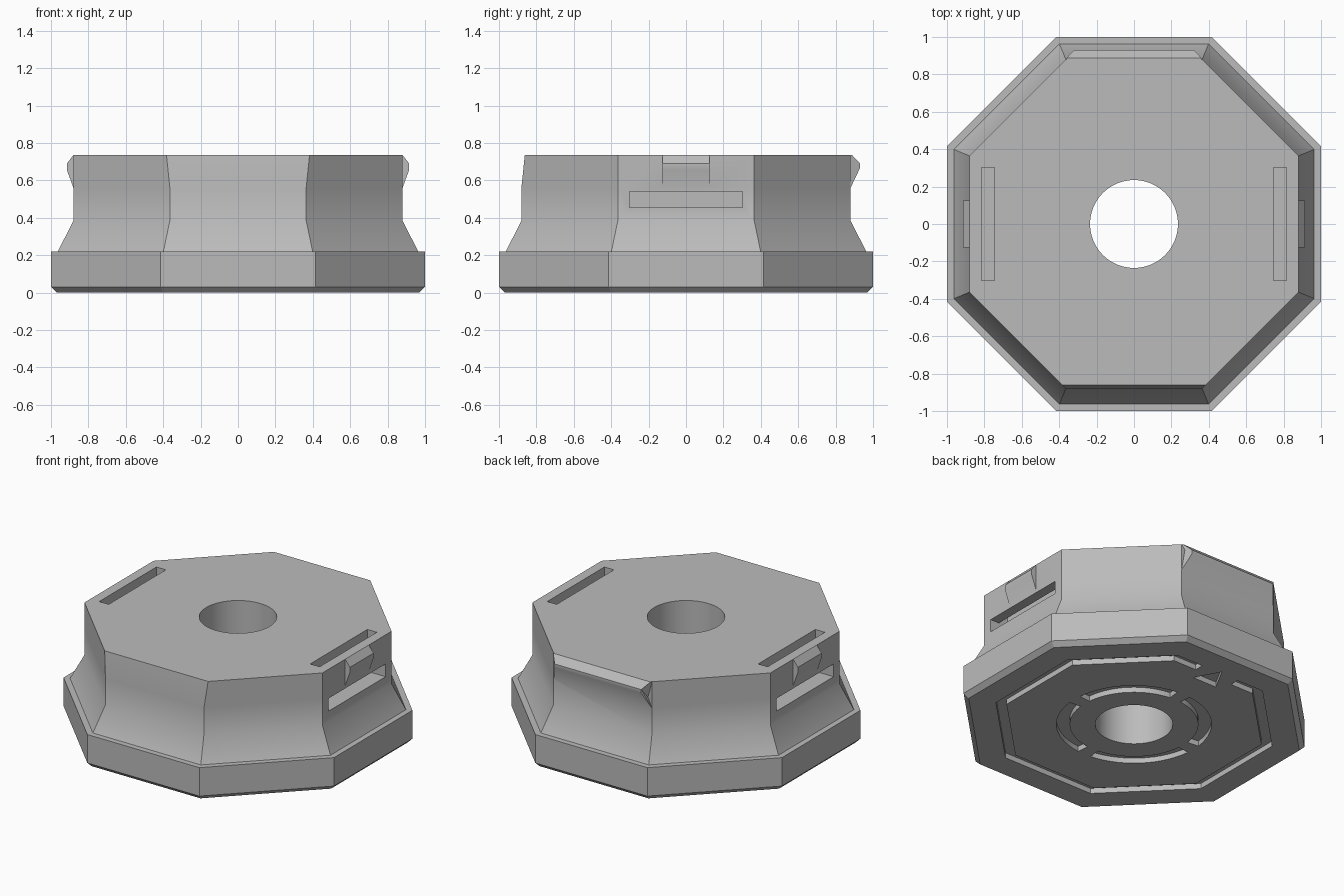
import bpy
import bmesh
from math import cos, sin, pi, radians
from mathutils import Vector

if "Cube" in bpy.data.objects:
    bpy.data.objects.remove(bpy.data.objects["Cube"], do_unlink=True)

# Single grey material
grey = bpy.data.materials.new("plain grey")
grey.use_nodes = True
colour = (0.5, 0.5, 0.5, 1)
grey.diffuse_color = colour
grey.node_tree.nodes["Principled BSDF"].inputs["Base Color"].default_value = colour

HEIGHT = 0.735


def finish(name, bm):
    bmesh.ops.recalc_face_normals(bm, faces=bm.faces[:])
    mesh = bpy.data.meshes.new(name)
    bm.to_mesh(mesh)
    bm.free()
    mesh.materials.append(grey)
    obj = bpy.data.objects.new(name, mesh)
    bpy.context.collection.objects.link(obj)
    return obj


def octagon(apothem, z):
    r = apothem / cos(pi / 8)
    return [Vector((r * cos(a), r * sin(a), z))
            for a in (pi / 8 + k * pi / 4 for k in range(8))]


def loft(name, rings):
    """Closed solid through rings of equal point count."""
    bm = bmesh.new()
    loops = [[bm.verts.new(p) for p in ring] for ring in rings]
    n = len(loops[0])
    for low, high in zip(loops, loops[1:]):
        for i in range(n):
            j = (i + 1) % n
            bm.faces.new((low[i], low[j], high[j], high[i]))
    bm.faces.new(loops[0][::-1])
    bm.faces.new(loops[-1])
    return finish(name, bm)


def prism(name, points, offset):
    points = [Vector(p) for p in points]
    return loft(name, [points, [p + Vector(offset) for p in points]])


def combine(target, tool, operation):
    mod = target.modifiers.new(tool.name, "BOOLEAN")
    mod.operation = operation
    mod.solver = "EXACT"
    mod.object = tool
    bpy.context.view_layer.objects.active = target
    bpy.ops.object.modifier_apply(modifier=mod.name)
    bpy.data.objects.remove(tool, do_unlink=True)


# Octagonal body: chamfered foot, step, sloped waist, straight wall
profile = [(0.97, 0), (1, 0.03), (1, 0.22), (0.963, 0.22),
           (0.88, 0.385), (0.88, 0.56), (0.88, HEIGHT)]
rings = [octagon(a, z) for a, z in profile]
# Front wall leans back towards the top
for p in rings[-1]:
    if p.y < -0.8:
        p.y += 0.018
        p.x += 0.018 if p.x > 0 else -0.018
body = loft("octagonal_body", rings)

# Lip along the back wall, with bevelled ends
lip_rows = [(0.8, 0.56, 0.36), (0.88, 0.56, 0.362), (0.93, 0.665, 0.32),
            (0.93, 0.69, 0.32), (0.888, HEIGHT, 0.36), (0.8, HEIGHT, 0.36)]
lip = loft("back_lip", [[Vector((s * w, y, z)) for y, z, w in lip_rows]
                        for s in (-1, 1)])
combine(body, lip, "UNION")

for side in (-1, 1):
    # Small catch on each side wall
    catch = [(0.85, 0.56), (0.88, 0.56), (0.915, 0.655), (0.915, 0.69),
             (0.88, HEIGHT), (0.85, HEIGHT)]
    combine(body, prism("side_catch", [(side * x, -0.125, z) for x, z in catch],
                        (0, 0.25, 0)), "UNION")
    # Slot from the top that turns out through the side wall
    channel = [(0.745, 0.455), (1.1, 0.455), (1.1, 0.54), (0.815, 0.54),
               (0.815, 0.9), (0.745, 0.9)]
    combine(body, prism("strap_slot", [(side * x, -0.302, z) for x, z in channel],
                        (0, 0.604, 0)), "DIFFERENCE")

# Central through hole
bore = [(0.235 * cos(a), 0.235 * sin(a), -0.2)
        for a in (2 * pi * k / 64 for k in range(64))]
combine(body, prism("centre_hole", bore, (0, 0, 1.2)), "DIFFERENCE")


# Shallow grooves underneath
def groove(name, outline, depth=0.035):
    combine(body, prism(name, [(x, y, -0.1) for x, y in outline],
                        (0, 0, 0.1 + depth)), "DIFFERENCE")


def open_octagon(apothem, gap):
    corners = [(p.x, p.y) for p in octagon(apothem, 0)]
    return [(-gap, apothem)] + corners[2:] + corners[:2] + [(gap, apothem)]


groove("octagon_groove", open_octagon(0.81, 0.14) + open_octagon(0.748, 0.14)[::-1])
groove("arrow_mark", [(0, 0.83), (-0.09, 0.665), (0.09, 0.665)])


def arc(radius, start, end, steps=14):
    angles = [radians(start + (end - start) * k / steps) for k in range(steps + 1)]
    return [(radius * cos(a), radius * sin(a)) for a in angles]


for quarter in range(4):
    start, end = quarter * 90 + 6, quarter * 90 + 84
    groove("arc_groove", arc(0.47, start, end) + arc(0.39, end, start))

# Smooth gentle bends, keep corners crisp
bpy.ops.object.select_all(action="DESELECT")
body.select_set(True)
bpy.context.view_layer.objects.active = body
bpy.ops.object.shade_smooth_by_angle(angle=radians(30))
